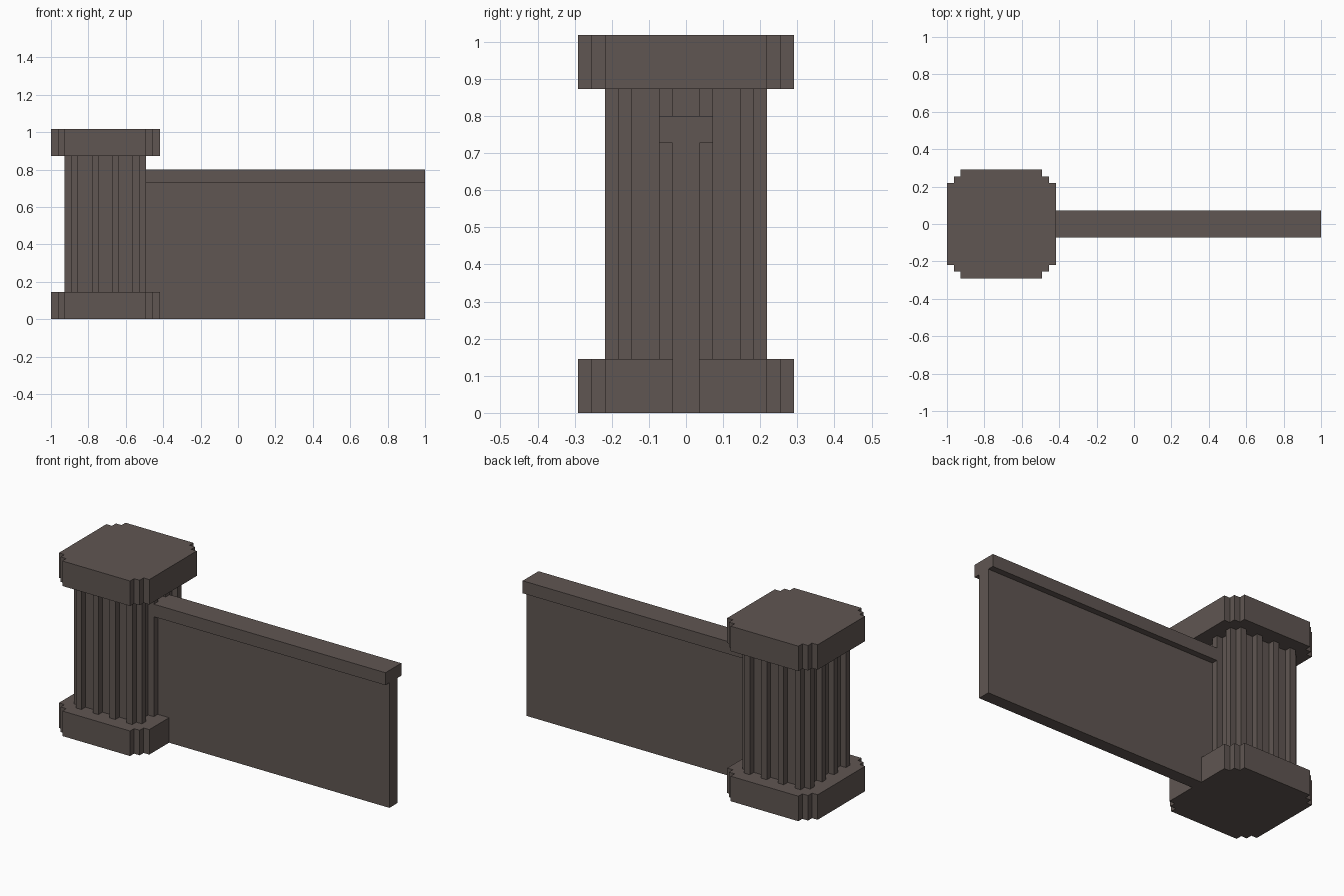
import bpy, bmesh
from mathutils import Matrix, Vector

if "Cube" in bpy.data.objects:
    bpy.data.objects.remove(bpy.data.objects["Cube"], do_unlink=True)

U = 2 / 55            # grid module all parts are laid out on
CX = -1 + 8 * U       # pillar axis

stone = bpy.data.materials.new("dark brown stone")
stone.use_nodes = True
COLOR = (0.117, 0.093, 0.084, 1)
stone.diffuse_color = COLOR
stone.node_tree.nodes["Principled BSDF"].inputs["Base Color"].default_value = COLOR


def prism(name, outline, low, high, axis="z"):
    """Extrude an outline, in modules from the pillar axis, along z or y."""
    def point(a, b):
        return Vector((a, b, low)) if axis == "z" else Vector((a, low, b))
    bm = bmesh.new()
    face = bm.faces.new([bm.verts.new(point(a, b)) for a, b in outline])
    step = Vector((0, 0, high - low)) if axis == "z" else Vector((0, high - low, 0))
    ext = bmesh.ops.extrude_face_region(bm, geom=[face], use_keep_orig=True)
    bmesh.ops.translate(bm, vec=step,
                        verts=[g for g in ext["geom"] if isinstance(g, bmesh.types.BMVert)])
    bmesh.ops.recalc_face_normals(bm, faces=bm.faces)
    bm.transform(Matrix.Translation((CX, 0, 0)) @ Matrix.Scale(U, 4))
    mesh = bpy.data.meshes.new(name)
    bm.to_mesh(mesh)
    bm.free()
    mesh.materials.append(stone)
    obj = bpy.data.objects.new(name, mesh)
    bpy.context.collection.objects.link(obj)
    return obj


def four_sides(side):
    """Repeat one side's points around the axis in quarter turns."""
    points = []
    for _ in range(4):
        points += side
        side = [(-y, x) for x, y in side]
    return points


# Square slabs with stepped corners
slab = four_sides([(8, -6), (8, 6), (7, 6), (7, 7), (6, 7)])
prism("pillar_base", slab, 0, 4)
prism("pillar_cap", slab, 24, 28)

# Fluted shaft: four narrow ribs on each side
ribs = [(5, -5)]
for start in (-5, -2, 1, 4):
    ribs += [(5, start), (6, start), (6, start + 1), (5, start + 1)]
side = [p for i, p in enumerate(ribs) if i > 1]   # rib flush with the corner
side = side[:-1]                                  # next side starts the corner
prism("fluted_shaft", four_sides([(5, -5)] + side), 4, 24)

# Wall panel, notched around the base, and its wider top rail
panel = [(8, 0), (47, 0), (47, 20), (5, 20), (5, 4), (8, 4)]
prism("wall_panel", panel, -1, 1, axis="y")
rail = [(5, 20), (47, 20), (47, 22), (5, 22)]
prism("wall_rail", rail, -2, 2, axis="y")
